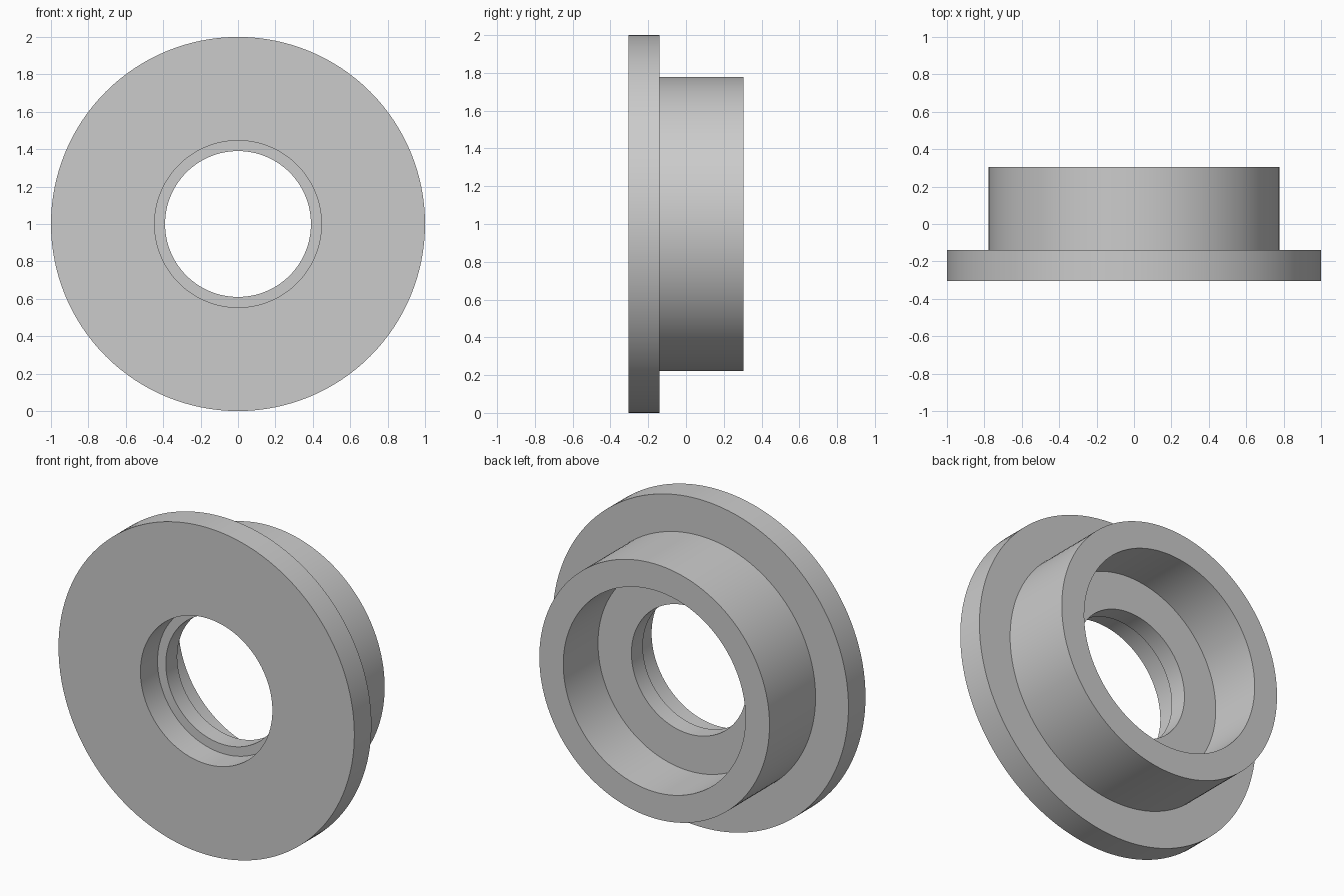
import bpy
import bmesh
import math
from mathutils import Matrix, Vector

cube = bpy.data.objects.get("Cube")
if cube:
    bpy.data.objects.remove(cube, do_unlink=True)

SEGMENTS = 128

# Plain grey metal
grey = bpy.data.materials.new("plain grey")
grey.use_nodes = True
colour = (0.6, 0.6, 0.6, 1)
grey.diffuse_color = colour
grey.node_tree.nodes["Principled BSDF"].inputs["Base Color"].default_value = colour

# Closed cross-section as (radius, y)
FRONT, STEP, FLOOR, BACK = -0.305, -0.14, -0.03, 0.305
profile = [
    (0.446, FRONT), (1.0, FRONT),    # flange front face
    (1.0, STEP), (0.778, STEP),      # flange rim and shoulder
    (0.778, BACK), (0.616, BACK),    # hub wall and back rim
    (0.616, FLOOR), (0.39, FLOOR),   # rear counterbore
    (0.39, STEP), (0.446, STEP),     # inner lip and front bore
]

# Revolve the section around the front-to-back axis
bm = bmesh.new()
verts = [bm.verts.new((r, y, 0)) for r, y in profile]
edges = [bm.edges.new((a, b)) for a, b in zip(verts, verts[1:] + verts[:1])]
bmesh.ops.spin(bm, geom=verts + edges, cent=(0, 0, 0), axis=(0, 1, 0),
               angle=math.tau, steps=SEGMENTS, use_merge=True)
bmesh.ops.remove_doubles(bm, verts=bm.verts, dist=0.0001)
bmesh.ops.recalc_face_normals(bm, faces=bm.faces)
bmesh.ops.transform(bm, matrix=Matrix.Translation(Vector((0, 0, 1))), verts=bm.verts)

mesh = bpy.data.meshes.new("flanged_bushing")
bm.to_mesh(mesh)
bm.free()
mesh.materials.append(grey)
bushing = bpy.data.objects.new("flanged_bushing", mesh)
bpy.context.collection.objects.link(bushing)

# Smooth round walls, crisp rims
bpy.ops.object.select_all(action="DESELECT")
bushing.select_set(True)
bpy.context.view_layer.objects.active = bushing
bpy.ops.object.shade_smooth_by_angle(angle=math.radians(30))
